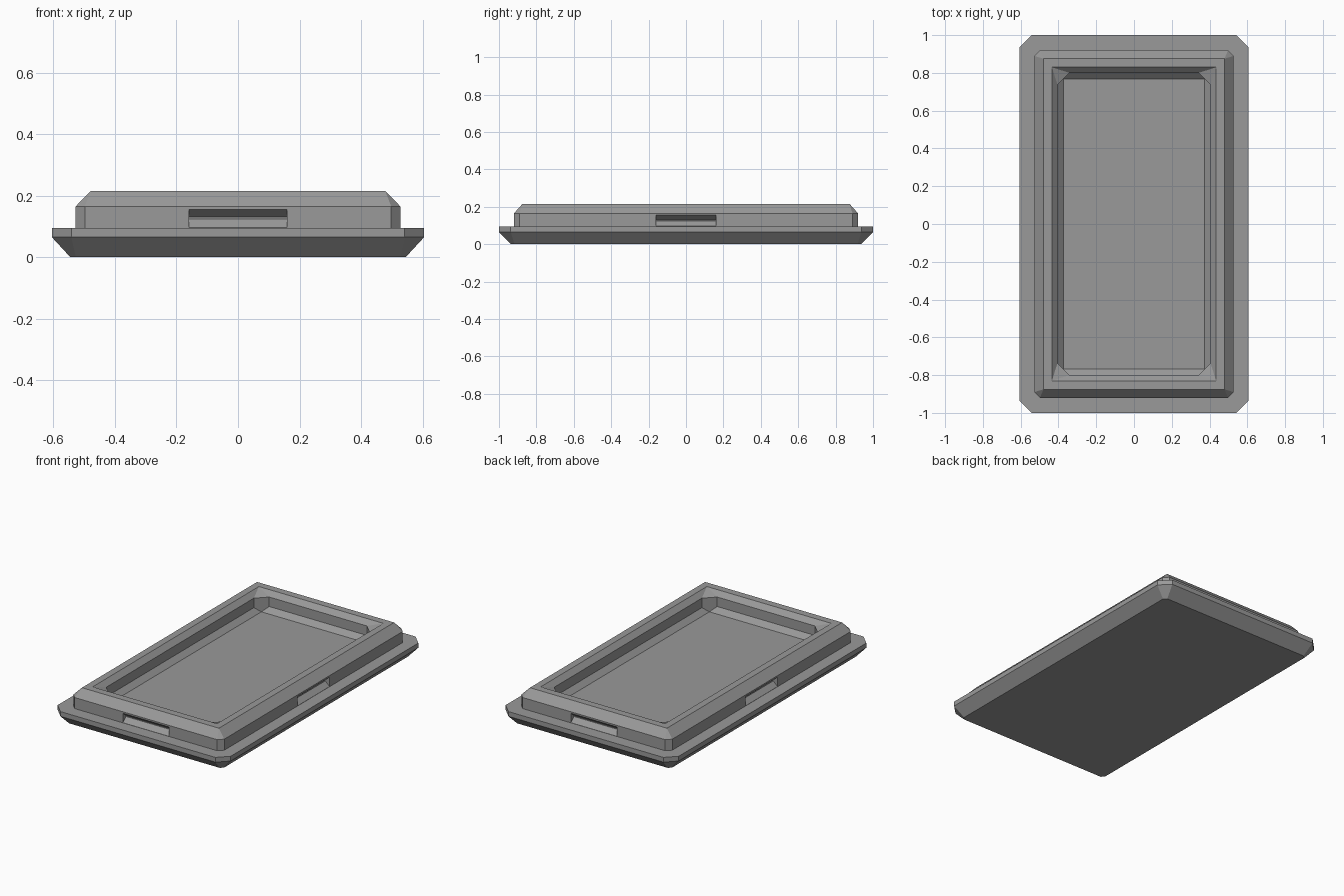
import bpy, bmesh
from mathutils import Matrix
from math import pi

if "Cube" in bpy.data.objects:
    bpy.data.objects.remove(bpy.data.objects["Cube"])

grey = bpy.data.materials.new("mid_grey")
grey.diffuse_color = (0.32, 0.32, 0.32, 1)
grey.use_nodes = True
grey.node_tree.nodes["Principled BSDF"].inputs["Base Color"].default_value = grey.diffuse_color


def make_object(name, bm):
    bmesh.ops.remove_doubles(bm, verts=bm.verts, dist=1e-5)
    bmesh.ops.recalc_face_normals(bm, faces=bm.faces)
    mesh = bpy.data.meshes.new(name)
    bm.to_mesh(mesh)
    bm.free()
    mesh.materials.append(grey)
    obj = bpy.data.objects.new(name, mesh)
    bpy.context.collection.objects.link(obj)
    return obj


def ring(bm, hx, hy, c, z):
    """Rectangle with cut corners."""
    pts = [(hx, c - hy), (hx, hy - c), (hx - c, hy), (c - hx, hy),
           (-hx, hy - c), (-hx, c - hy), (c - hx, -hy), (hx - c, -hy)]
    return [bm.verts.new((x, y, z)) for x, y in pts]


def loft(name, sections):
    bm = bmesh.new()
    rings = [ring(bm, *s) for s in sections]
    for a, b in zip(rings, rings[1:]):
        for i in range(8):
            j = (i + 1) % 8
            bm.faces.new((a[i], a[j], b[j], b[i]))
    bm.faces.new(rings[0][::-1])
    bm.faces.new(rings[-1])
    return make_object(name, bm)


# Tray: half width, half length, corner cut, height
tray = loft("tray", [
    (0.545, 0.935, 0.018, 0.0),     # underside
    (0.605, 1.0, 0.063, 0.065),     # base flange
    (0.605, 1.0, 0.063, 0.095),
    (0.528, 0.92, 0.03, 0.095),     # raised wall
    (0.528, 0.92, 0.03, 0.165),
    (0.479, 0.875, 0.0, 0.215),     # rim
    (0.435, 0.83, 0.0, 0.215),
    (0.405, 0.80, 0.063, 0.185),    # recess wall
    (0.405, 0.80, 0.063, 0.125),
    (0.374, 0.768, 0.0, 0.095),     # recess floor
])


# Finger grooves in the middle of each outer wall
def groove_cutter(distance, angle):
    profile = [(0.03, 0.096), (0, 0.096), (-0.03, 0.124),
               (-0.03, 0.130), (0, 0.155), (0.03, 0.155)]
    bm = bmesh.new()
    ends = [[bm.verts.new((distance + d, s, z)) for d, z in profile]
            for s in (-0.16, 0.16)]
    bm.faces.new(ends[0])
    bm.faces.new(ends[1][::-1])
    for i in range(6):
        j = (i + 1) % 6
        bm.faces.new((ends[0][i], ends[0][j], ends[1][j], ends[1][i]))
    bm.transform(Matrix.Rotation(angle, 4, 'Z'))
    return make_object("groove_cutter", bm)


bpy.context.view_layer.objects.active = tray
for k in range(4):
    cutter = groove_cutter(0.528 if k % 2 == 0 else 0.92, k * pi / 2)
    mod = tray.modifiers.new("groove", 'BOOLEAN')
    mod.operation = 'DIFFERENCE'
    mod.solver = 'EXACT'
    mod.object = cutter
    bpy.ops.object.modifier_apply(modifier=mod.name)
    bpy.data.objects.remove(cutter)
